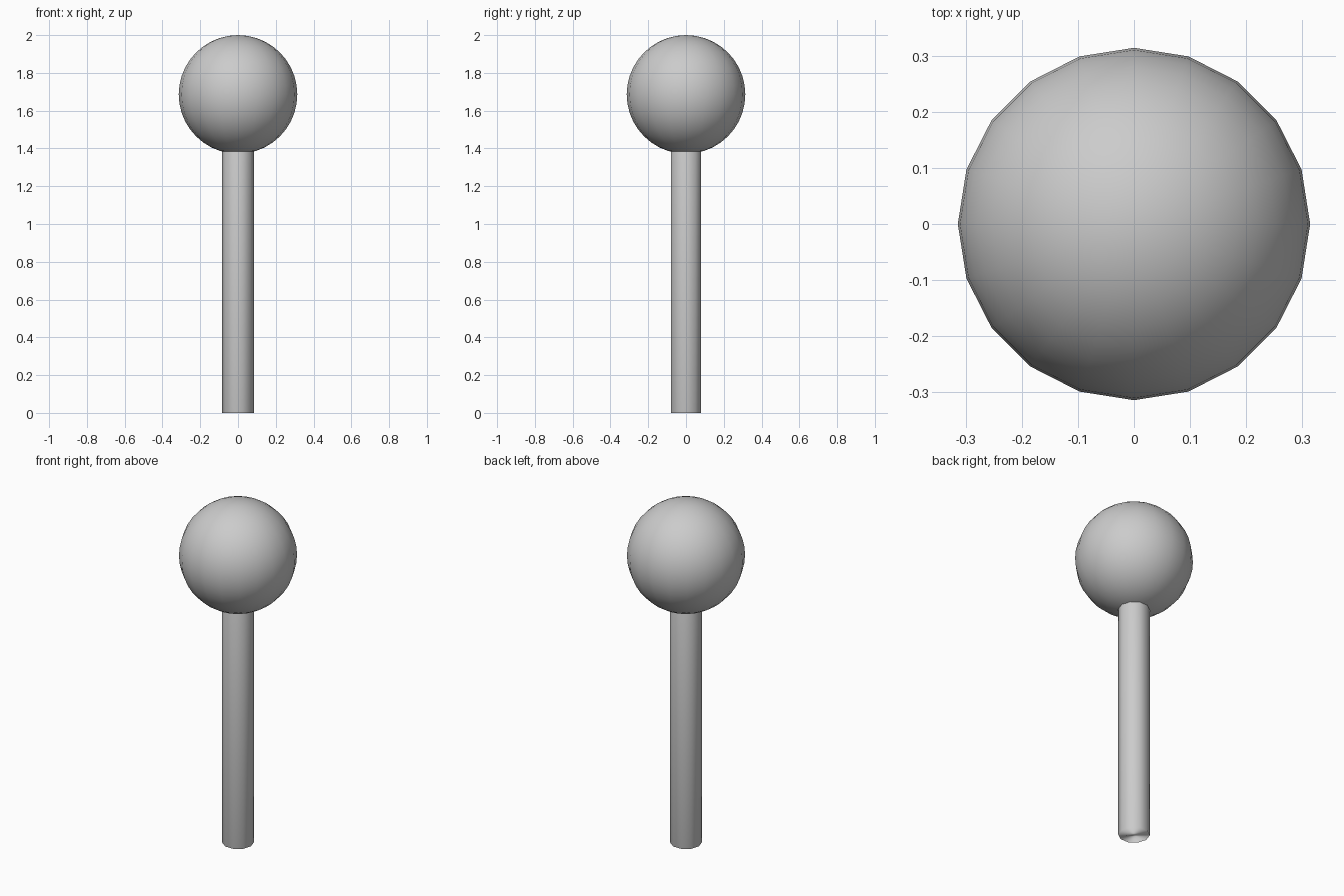
import bpy

if "Cube" in bpy.data.objects:
    bpy.data.objects.remove(bpy.data.objects["Cube"])

RADIUS = 0.314


def finish(name):
    # Smooth shading throughout, with normals dominated by the large faces
    obj = bpy.context.object
    obj.name = name
    bpy.ops.object.shade_smooth()
    mod = obj.modifiers.new("Weighted normals", 'WEIGHTED_NORMAL')
    mod.mode = 'FACE_AREA'
    return obj


# Round head
bpy.ops.mesh.primitive_uv_sphere_add(
    segments=20, ring_count=20, radius=RADIUS, location=(0, 0, 2 - RADIUS))
bpy.context.object.name = "round_head"
bpy.ops.object.shade_smooth()

# Ten-sided stick with a corner on the x axis, its top sunk into the head
top = 1.42
bpy.ops.mesh.primitive_cylinder_add(
    vertices=10, radius=0.084, depth=top, location=(0, 0, top / 2),
    rotation=(0, 0, 1.5707963))
bpy.ops.object.transform_apply(location=False, rotation=True, scale=False)
finish("stick")
